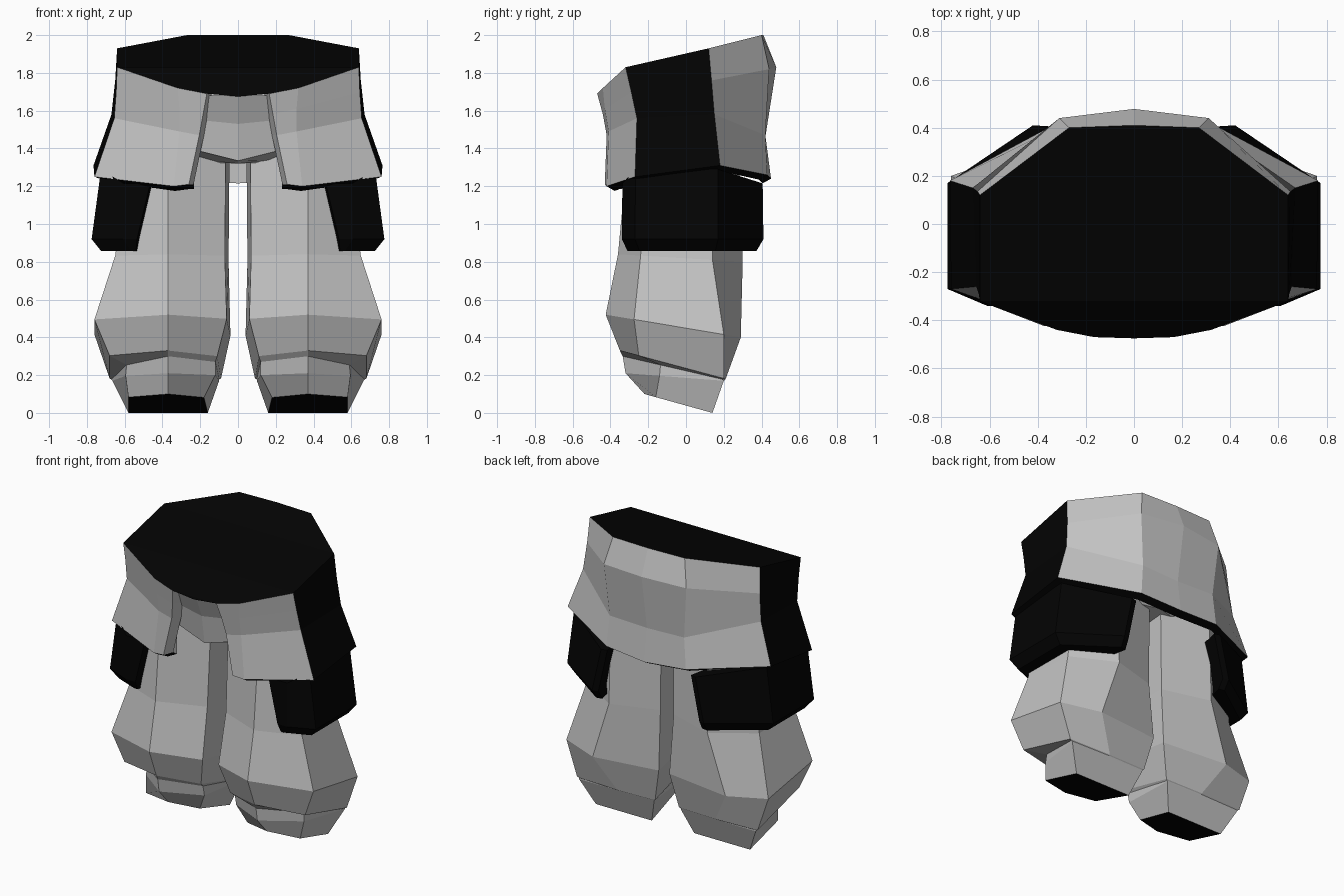
import bpy
import bmesh

cube = bpy.data.objects.get("Cube")
if cube:
    bpy.data.objects.remove(cube, do_unlink=True)


def make_material(name, value):
    mat = bpy.data.materials.new(name)
    mat.use_nodes = True
    colour = (value, value, value, 1)
    mat.diffuse_color = colour
    mat.node_tree.nodes["Principled BSDF"].inputs["Base Color"].default_value = colour
    return mat


GREY, BLACK = 0, 1
MATERIALS = [make_material("grey cloth", .55), make_material("black cloth", .001)]


def flip(point):
    return (-point[0], point[1], point[2])


def add_face(bm, verts, material):
    face = bm.faces.new(verts)
    face.material_index = material


def loft(bm, rows, closed, rule):
    """Join rows of points with quads; rule(row, column) gives the material."""
    grid = [[bm.verts.new(p) for p in row] for row in rows]
    count = len(rows[0])
    for r in range(len(grid) - 1):
        for c in range(count if closed else count - 1):
            d = (c + 1) % count
            quad = (grid[r][c], grid[r + 1][c], grid[r + 1][d], grid[r][d])
            add_face(bm, quad, rule(r, c))
    return grid


def finish(bm, name):
    bmesh.ops.recalc_face_normals(bm, faces=bm.faces)
    mesh = bpy.data.meshes.new(name)
    bm.to_mesh(mesh)
    bm.free()
    for mat in MATERIALS:
        mesh.materials.append(mat)
    obj = bpy.data.objects.new(name, mesh)
    bpy.context.collection.objects.link(obj)
    return obj


def solid(name, rows, rule, top, bottom):
    """Closed loft with a cap at each end."""
    bm = bmesh.new()
    grid = loft(bm, rows, True, rule)
    add_face(bm, grid[0], top)
    add_face(bm, grid[-1][::-1], bottom)
    return finish(bm, name)


def pair(name, rows, *args):
    """The same solid on the left and, mirrored, on the right."""
    solid("left_" + name, rows, *args)
    solid("right_" + name, [[flip(p) for p in row] for row in rows], *args)


# Baggy legs: six-sided rings, tilted from front to back, with a fold at the
# outer shin where the front corner is pinched in
def leg_ring(inner, outer, front, back, z_front, z_back,
             round_front, round_back, pinch=0, back_crest=.37):
    outline = [(inner + .02, front + min(round_front * 1.1, .13)), (.37, front),
               (outer - pinch, front + round_front), (outer, back - round_back),
               (back_crest, back), (inner, back - round_back * .6)]
    slope = (z_back - z_front) / (back - front)
    return [(x, y, z_front + slope * (y - front)) for x, y in outline]


leg_rings = [
    leg_ring(.045, .58, -.31, .28, 1.37, 1.37, .1, .13),
    leg_ring(.05, .65, -.36, .3, .84, .8, .12, .16),
    leg_ring(.04, .76, -.425, .29, .52, .4, .15, .09, back_crest=.5),
    leg_ring(.09, .68, -.35, .21, .33, .18, .1, .01),
    leg_ring(.1, .67, -.335, .205, .3, .175, .2, .01, .08),
    leg_ring(.1, .665, -.32, .2, .21, .17, .18, 0, .07),
    leg_ring(.16, .58, -.22, .14, .1, 0, .06, 0),
]
pair("leg", leg_rings, lambda r, c: GREY, GREY, BLACK)


# Thigh plates: wrap the outside of each leg, with a chamfered lower rim
def plate_ring(z, inner_front, inner_back, flare, shrink, lift):
    outline = [(inner_front, -.34, 0), (.61, -.34, 0), (.73 + flare, -.27, lift),
               (.73 + flare, .17, lift), (inner_back + .04, .41, 0), (inner_back, .4, 0)]
    return [(x - shrink, y * (1 - 2 * shrink), z + up) for x, y, up in outline]


plate_rings = [plate_ring(1.215, .47, .32, 0, .005, .075),
               plate_ring(.92, .535, .38, .045, 0, 0),
               plate_ring(.857, .585, .42, .04, .045, 0)]
pair("thigh_plate", plate_rings, lambda r, c: BLACK, BLACK, BLACK)


# Pelvis: the panel seen between the front flaps, and the crotch
def pelvis_ring(width, front, back, z, drop):
    half = [(.2, front + .03, z), (width, front + .14, z), (width, back - .13, z)]
    centre_front, centre_back = (0, front, z - drop), (0, back, z)
    return [centre_front] + half + [centre_back] + [flip(p) for p in half[::-1]]


pelvis_rings = [pelvis_ring(.5, -.45, .3, 1.68, 0),
                pelvis_ring(.5, -.39, .3, 1.55, .02),
                pelvis_ring(.5, -.36, .3, 1.385, .05),
                pelvis_ring(.5, -.24, .25, 1.34, .02)]
solid("pelvis", pelvis_rings, lambda r, c: GREY, GREY, GREY)

# Jacket skirt: vertical profiles from the front opening round to the back centre
flap_edge = [(.165, -.47, 1.69), (.185, -.44, 1.58), (.205, -.42, 1.47), (.26, -.43, 1.21)]
flap_inside = [(x - .025, y + .07, z) for x, y, z in flap_edge]
flap_front = [(.32, -.44, 1.72), (.31, -.43, 1.61), (.31, -.41, 1.49), (.34, -.42, 1.2)]
side_front = [(.64, -.32, 1.83), (.645, -.29, 1.7), (.655, -.26, 1.56), (.76, -.27, 1.25)]
side_back = [(.64, .12, 1.93), (.65, .135, 1.76), (.67, .15, 1.58), (.765, .18, 1.31)]
back_side = [(.27, .4, 2), (.31, .44, 1.82), (.28, .42, 1.47), (.3, .43, 1.26)]
back_centre = [(0, .41, 2), (0, .478, 1.83), (0, .42, 1.46), (0, .45, 1.24)]

half = [flap_inside, flap_edge, flap_front, side_front, side_back, back_side]
columns = half + [back_centre] + [[flip(p) for p in col] for col in half[::-1]]
rows = [list(row) for row in zip(*columns)]


# Hem: a black lip turned under, then the lining running up inside
def lining(drop):
    return [(x * (1 - .16 * x * x), y * .9, z - drop) for x, y, z in rows[3]]


rows += [lining(.025), lining(-.1)]
last = len(columns) - 1
sides = (3, last - 4)


def skirt_colour(row, column):
    if row == 4:
        return GREY
    return BLACK if row == 3 or column in sides else GREY


bm = bmesh.new()
grid = loft(bm, rows, False, skirt_colour)

# Black waist cap: strips from side to side over the top edge
top = grid[0]
for i in range(1, last // 2):
    strip = [top[i], top[i + 1], top[last - i - 1], top[last - i]]
    if i + 1 == last // 2:
        strip.pop(2)
    add_face(bm, strip, BLACK)
waist_tip = bm.verts.new((0, -.475, 1.675))
add_face(bm, [waist_tip, top[1], top[last - 1]], BLACK)
finish(bm, "jacket_skirt")
